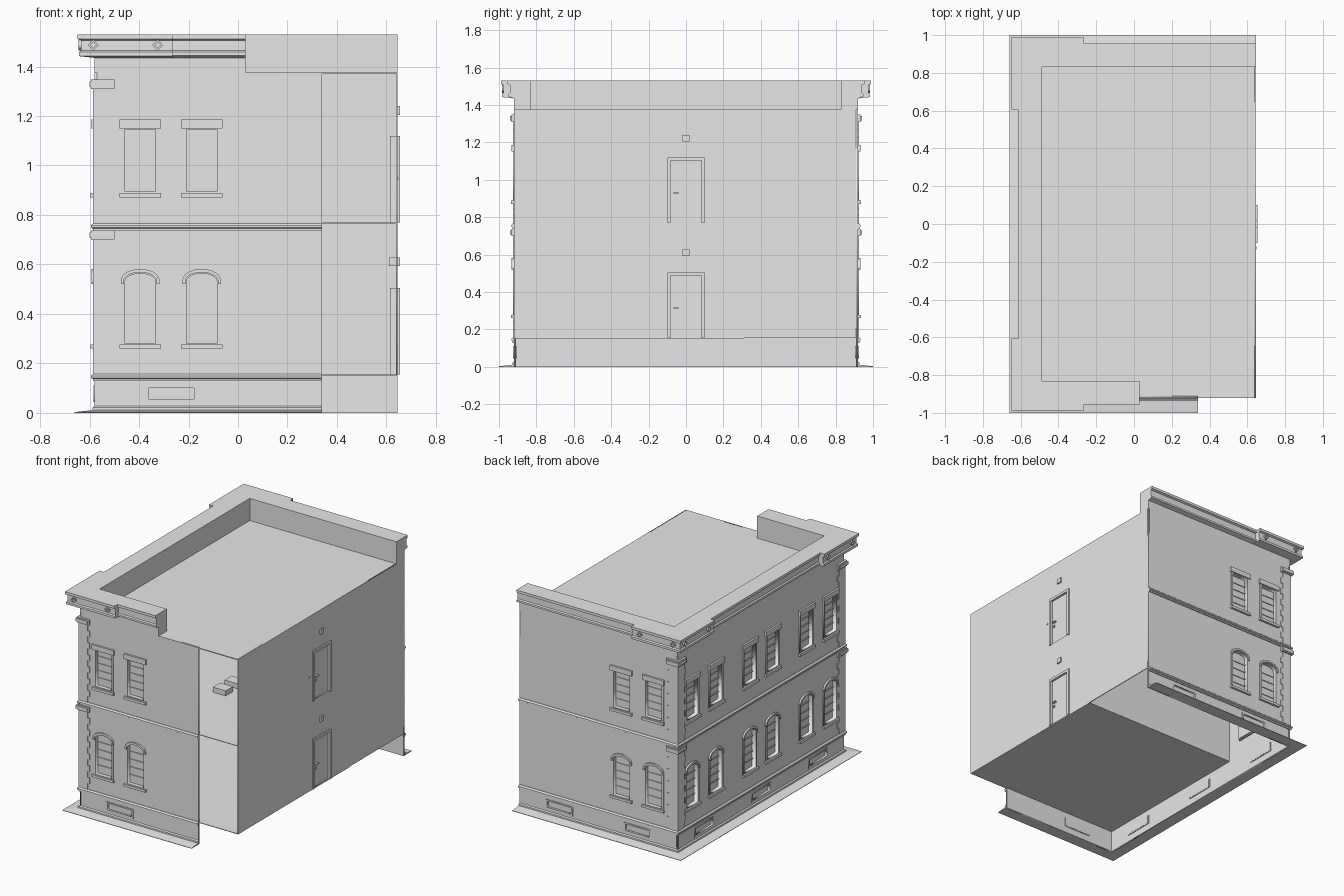
import bpy, bmesh, math
from mathutils import Matrix, Vector

if "Cube" in bpy.data.objects:
    bpy.data.objects.remove(bpy.data.objects["Cube"])

grey = bpy.data.materials.new("plain_grey")
grey.use_nodes = True
grey.diffuse_color = (0.8, 0.8, 0.8, 1)
grey.node_tree.nodes["Principled BSDF"].inputs["Base Color"].default_value = (0.8, 0.8, 0.8, 1)

XW, XE, YW = -0.58, 0.645, 0.92      # wall planes
FRONT_END = 0.34                     # front wall stops here
FLOOR1, FLOOR2, ROOF, TOP = 0.155, 0.77, 1.375, 1.53


def place(name, mesh, matrix=Matrix()):
    ob = bpy.data.objects.new(name, mesh)
    ob.matrix_world = matrix
    bpy.context.collection.objects.link(ob)
    return ob


def finish(name, bm):
    bmesh.ops.recalc_face_normals(bm, faces=bm.faces)
    mesh = bpy.data.meshes.new(name)
    bm.to_mesh(mesh)
    bm.free()
    mesh.materials.append(grey)
    return mesh


def box(name, a0, a1, b0, b1, c0, c1):
    """Box mesh from its limits on the three axes."""
    bm = bmesh.new()
    mid = Vector((a0 + a1, b0 + b1, c0 + c1)) / 2
    size = Matrix.Diagonal((a1 - a0, b1 - b0, c1 - c0, 1))
    bmesh.ops.create_cube(bm, size=1, matrix=Matrix.Translation(mid) @ size)
    return finish(name, bm)


def sheet(name, outlines, w0, w1):
    """Flat plate with holes, first outline outside, extruded from w0 to w1."""
    curve = bpy.data.curves.new(name, 'CURVE')
    curve.dimensions = '2D'
    curve.fill_mode = 'BOTH'
    curve.extrude = (w1 - w0) / 2
    for pts in outlines:
        spline = curve.splines.new('POLY')
        spline.points.add(len(pts) - 1)
        for p, (u, v) in zip(spline.points, pts):
            p.co = (u, v, 0, 1)
        spline.use_cyclic_u = True
    ob = place(name, curve)
    graph = bpy.context.evaluated_depsgraph_get()
    mesh = bpy.data.meshes.new_from_object(ob.evaluated_get(graph))
    bpy.data.objects.remove(ob)
    mesh.transform(Matrix.Translation((0, 0, (w0 + w1) / 2)))
    mesh.materials.clear()
    mesh.materials.append(grey)
    return mesh


def sweep(name, path, profile):
    """Closed (offset, height) profile swept along mitred (x, y, nx, ny) points."""
    bm = bmesh.new()
    rings = [[bm.verts.new((x + nx * w, y + ny * w, z)) for w, z in profile]
             for x, y, nx, ny in path]
    n = len(profile)
    for a, b in zip(rings, rings[1:]):
        for i in range(n):
            j = (i + 1) % n
            bm.faces.new((a[i], a[j], b[j], b[i]))
    bm.faces.new(rings[0])
    bm.faces.new(rings[-1])
    return place(name, finish(name, bm))


def around(x_front):
    return [(x_front, -YW, 0, -1), (XW, -YW, -1, -1), (XW, YW, -1, 1), (XE, YW, 0, 1)]


def corner(s, d):
    return [(XW + d, s * YW, 0, s), (XW, s * YW, -1, s), (XW, s * (YW - d), -1, 0)]


def rect(u0, u1, v0, v1):
    return [(u0, v0), (u1, v0), (u1, v1), (u0, v1)]


def arch(h, v0, spring, top):
    return [(-h, v0), (h, v0)] + [
        (h * math.cos(a), spring + (top - spring) * math.sin(a))
        for a in (math.pi * i / 14 for i in range(15))]


def shift(pts, du):
    return [(u + du, v) for u, v in pts]


def facing(origin, n):
    """Wall frame: u along the wall, v up, w outward."""
    n, up = Vector(n), Vector((0, 0, 1))
    m = Matrix((up.cross(n), up, n)).transposed().to_4x4()
    m.translation = origin
    return m


front = facing((0, -YW, 0), (0, -1, 0))
back = facing((0, YW, 0), (0, 1, 0))
side = facing((XW, 0, 0), (-1, 0, 0))
door_side = facing((XE, 0, 0), (1, 0, 0))

# Window kits, shared by every bay
upper_hole, lower_hole = rect(-.07, .07, .88, 1.16), arch(.07, .265, .535, .572)
upper_kit = [
    ("upper_casing", sheet("upper_casing", [rect(-.077, .077, .88, 1.16),
                                            rect(-.062, .062, .895, 1.145)], -.03, .005)),
    ("upper_pane", box("upper_pane", -.066, .066, .885, 1.155, -.03, -.024)),
    ("upper_sill", box("upper_sill", -.084, .084, .87, .888, -.02, .016)),
    ("upper_lintel", box("upper_lintel", -.084, .084, 1.15, 1.185, -.02, .013))]
lower_kit = [
    ("lower_casing", sheet("lower_casing", [arch(.077, .265, .535, .58),
                                            arch(.062, .28, .53, .563)], -.03, .005)),
    ("lower_hood", sheet("lower_hood", [arch(.078, .52, .535, .582),
                                        arch(.066, .515, .535, .568)], 0, .012)),
    ("lower_pane", sheet("lower_pane", [arch(.066, .27, .535, .57)], -.03, -.024)),
    ("lower_sill", box("lower_sill", -.084, .084, .26, .277, -.02, .016))]
# the hood band is open below, so it is traced as one outline
hood = arch(.078, .52, .535, .582)[1:] + [(-.078, .52), (-.066, .52)] + arch(.066, .52, .535, .568)[:1:-1] + [(.066, .52)]
lower_kit[1] = ("lower_hood", sheet("lower_hood", [hood], 0, .012))
for kit, label, v0, v1 in ((upper_kit, "upper", .895, 1.145), (lower_kit, "lower", .28, .55)):
    for i in range(1, 5):
        v, t = v0 + (v1 - v0) * i / 5, .004
        kit.append((label + "_glazing_bar", box("bar", -.064, .064, v - t, v + t, -.026, -.018)))

vent_hole = rect(-.1, .1, .05, .105)
vent_kit = [
    ("vent_frame", sheet("vent_frame", [rect(-.105, .105, .045, .11),
                                        rect(-.092, .092, .056, .1)], -.015, .004)),
    ("vent_panel", box("vent_panel", -.1, .1, .05, .105, -.016, -.01))]

# Walls with cut openings: frame, u range, window centres, vent centres
walls = {
    "front_wall": (front, XW, FRONT_END, (-.395, -.147), (-.27,)),
    "back_wall": (back, -XE, -XW, (.395, .147), (.27, -.335)),
    "side_wall": (side, -YW, YW, (-.765, -.5, -.125, .125, .5, .765), (-.63, 0, .63))}
for name, (m, u0, u1, windows, vents) in walls.items():
    holes = [shift(h, u) for u in windows for h in (upper_hole, lower_hole)]
    holes += [shift(vent_hole, u) for u in vents]
    place(name, sheet(name, [rect(u0, u1, 0, ROOF)] + holes, -.01, 0), m)
    for centres, kit in ((windows, upper_kit + lower_kit), (vents, vent_kit)):
        for u in centres:
            for part, mesh in kit:
                place(part, mesh, m @ Matrix.Translation((u, 0, 0)))

# Door wall, one door per storey
storeys = (FLOOR1, FLOOR2)
place("door_wall", sheet("door_wall", [rect(-YW, YW, FLOOR1, ROOF)] + [
    rect(-.09, .09, z + .005, z + .34) for z in storeys], -.006, 0), door_side)
door_kit = [
    ("door_jamb_a", box("door_jamb", -.1, -.082, 0, .35, -.03, .009)),
    ("door_jamb_b", box("door_jamb", .082, .1, 0, .35, -.03, .009)),
    ("door_head", box("door_head", -.1, .1, .332, .35, -.03, .009)),
    ("door_leaf", box("door_leaf", -.085, .085, .003, .335, -.018, -.006)),
    ("door_lock", box("door_lock", -.068, -.055, .125, .14, -.006, .002)),
    ("door_handle", box("door_handle", -.068, -.04, .157, .165, -.006, .01))]
for z in storeys:
    for part, mesh in door_kit:
        place(part, mesh, door_side @ Matrix.Translation((0, z, 0)))
place("lower_lamp", box("lower_lamp", -.018, .018, .593, .628, -.035, .009), door_side)
place("upper_lamp", box("upper_lamp", -.018, .018, 1.205, 1.24, 0, .009), door_side)
place("bell_push", box("bell_push", -.135, -.12, .943, .952, 0, .004), door_side)

# Floors, partition and roof
place("ground_floor", box("ground_floor", XW, XE, -YW, .31, FLOOR1 - .004, FLOOR1))
place("partition", box("partition", XW, XE, .304, .31, FLOOR1, FLOOR2))
place("upper_floor", box("upper_floor", XW, XE, -YW, YW, FLOOR2 - .004, FLOOR2))
place("roof", box("roof", XW, XE, -YW, YW, ROOF - .006, ROOF))
for y in (-.31, -.18):
    place("floor_crate", box("floor_crate", .05, .15, y - .04, y + .04, FLOOR2, FLOOR2 + .035))

# Pavement, base course and belt courses
sweep("pavement", around(FRONT_END), [(0, 0), (.08, 0), (.08, .003), (0, .012)])
sweep("base_course", around(FRONT_END), [(0, .01), (.008, .01), (.008, .022), (0, .028)])
for name, z in (("lower_belt", .128), ("upper_belt", .736)):
    sweep(name, around(FRONT_END), [(0, z), (.007, z), (.007, z + .009), (.014, z + .013),
                                    (.014, z + .022), (.005, z + .03), (0, z + .03)])

# Parapet with channelled cornice
sweep("parapet_cornice", around(.03), [
    (-.09, ROOF), (-.09, TOP), (.035, TOP), (.035, 1.512), (.022, 1.506),
    (.022, 1.464), (.03, 1.458), (.03, 1.445), (0, 1.435), (0, ROOF)])

# Corner blocks and quoins
for s in (-1, 1):
    sweep("cornice_block", corner(s, .315), [
        (0, TOP), (.068, TOP), (.068, 1.512), (.055, 1.506),
        (.055, 1.464), (.063, 1.458), (.063, 1.442), (0, 1.435)])
    for z0, z1 in ((.158, .7), (.766, 1.31)):
        step = (z1 - z0) / 13
        for i in range(13):
            a, b = z0 + i * step, z0 + (i + 1) * step
            sweep("quoin", corner(s, .08 if i % 2 else .064), [(0, a), (.006, a), (.006, b), (0, b)])
        a, b = z1, z1 + .038
        sweep("quoin_cap", corner(s, .08), [(0, a), (.014, a), (.014, b), (0, b)])
        sweep("quoin_cap_panel", corner(s, .07), [
            (0, a + .008), (.02, a + .008), (.02, b - .008), (0, b - .008)])

# Diamond ornaments on the blocks
def diamond(r):
    return [(r, 0), (0, r), (-r, 0), (0, -r)]


ornament = sheet("diamond_ornament", [diamond(.022), diamond(.012)], .052, .064)
for m, spots in ((front, (-.585, -.325)), (back, (.585, .325)), (side, (-.925, -.66, .66, .925))):
    for u in spots:
        place("diamond_ornament", ornament, m @ Matrix.Translation((u, 1.487, 0)))
